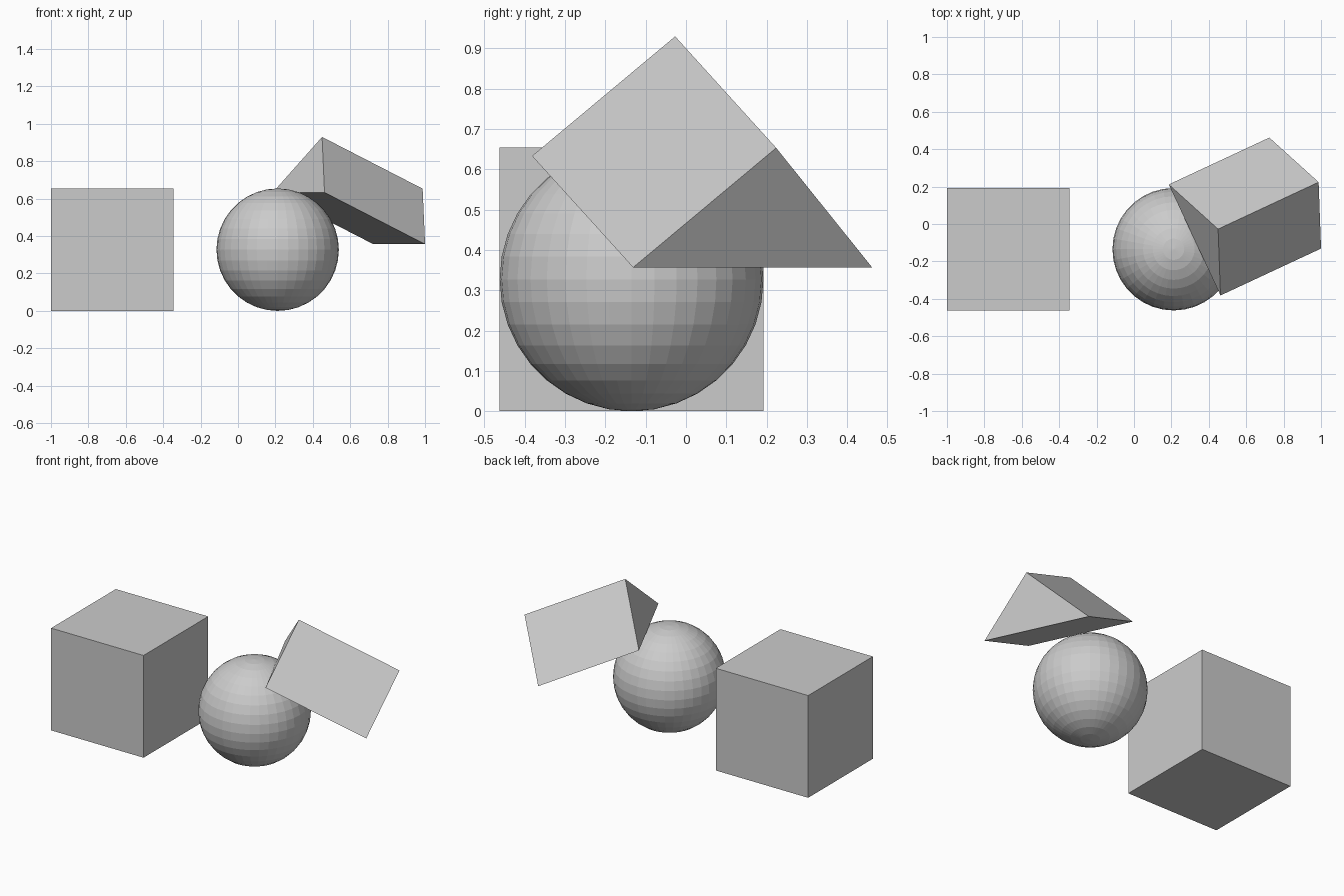
import bpy
import bmesh
from math import radians
from mathutils import Matrix

if "Cube" in bpy.data.objects:
    bpy.data.objects.remove(bpy.data.objects["Cube"])

S = 0.6545          # shared size of all three solids
H = S / 2


def make_object(name, bm, location, rotation=(0, 0, 0)):
    bmesh.ops.recalc_face_normals(bm, faces=bm.faces[:])
    mesh = bpy.data.meshes.new(name)
    bm.to_mesh(mesh)
    bm.free()
    obj = bpy.data.objects.new(name, mesh)
    obj.location = location
    obj.rotation_euler = rotation
    bpy.context.collection.objects.link(obj)
    return obj


# Cube
bm = bmesh.new()
bmesh.ops.create_cube(bm, size=S)
make_object("cube", bm, (-1 + H, -0.135, H))

# Flat-shaded sphere, 10 degree facets
bm = bmesh.new()
bmesh.ops.create_uvsphere(bm, u_segments=36, v_segments=18, radius=H)
make_object("sphere", bm, (0.212, -0.135, H))

# Right-angled triangular prism, tilted and resting against the sphere
bm = bmesh.new()
profile = [(-H, 0), (H, 0), (0, H)]
end = bm.faces.new([bm.verts.new((-H, y, z)) for y, z in profile])
ext = bmesh.ops.extrude_face_region(bm, geom=[end], use_keep_orig=True)
moved = [v for v in ext["geom"] if isinstance(v, bmesh.types.BMVert)]
bmesh.ops.translate(bm, verts=moved, vec=(S, 0, 0))
make_object("triangular_prism", bm, (0.593, 0.040, 0.495),
            (0, radians(25), radians(25)))
